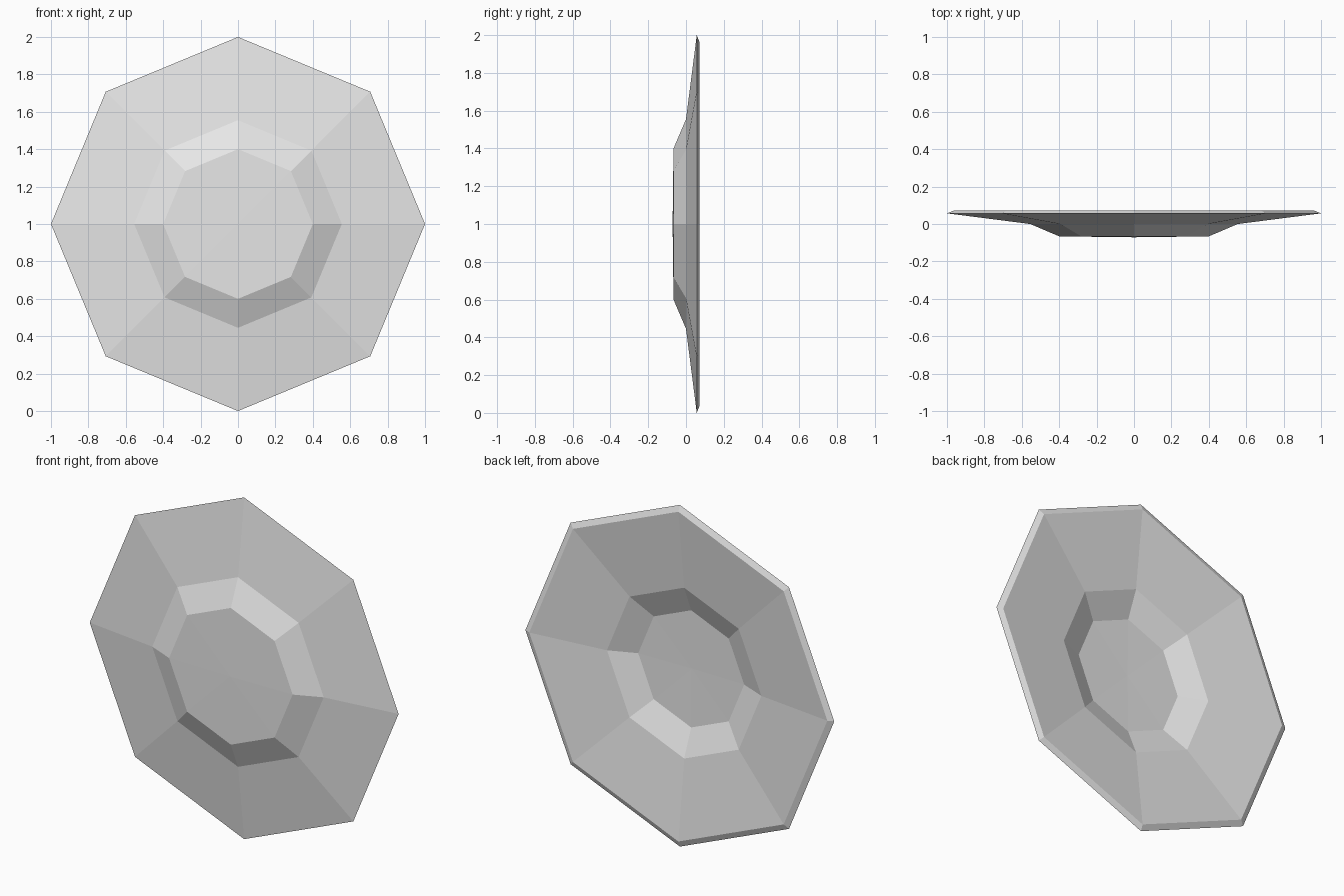
import bpy, bmesh
from math import sin, cos, pi

SIDES = 8
# Closed half-section as (radius, depth): front hub to rim, then back to the hub
PROFILE = [(0, -0.071), (0.4, -0.066), (0.555, 0.0), (1.0, 0.057),
           (0.965, 0.071), (0.5, 0.017), (0.343, -0.048), (0, -0.053)]

if "Cube" in bpy.data.objects:
    bpy.data.objects.remove(bpy.data.objects["Cube"])


def make_material(name, colour):
    mat = bpy.data.materials.new(name)
    mat.use_nodes = True
    mat.diffuse_color = colour
    mat.node_tree.nodes["Principled BSDF"].inputs["Base Color"].default_value = colour
    return mat


def lathe(name, profile, sides, mat):
    """Turn a profile about the depth axis into flat-sided faces."""
    bm = bmesh.new()
    rings = []
    for r, y in profile:
        count = sides if r else 1
        rings.append([bm.verts.new((r * sin(2 * pi * i / sides), y,
                                    1 + r * cos(2 * pi * i / sides)))
                      for i in range(count)])
    for a, b in zip(rings, rings[1:]):
        for i in range(sides):
            j = i + 1
            corners = [a[i % len(a)], a[j % len(a)], b[j % len(b)], b[i % len(b)]]
            bm.faces.new(list(dict.fromkeys(corners)))
    bmesh.ops.recalc_face_normals(bm, faces=bm.faces)
    mesh = bpy.data.meshes.new(name)
    bm.to_mesh(mesh)
    bm.free()
    mesh.materials.append(mat)
    obj = bpy.data.objects.new(name, mesh)
    bpy.context.collection.objects.link(obj)
    return obj


# Octagonal dish standing on its rim, hub pushed towards the front
lathe("octagonal_dish", PROFILE, SIDES, make_material("light grey", (0.8, 0.8, 0.8, 1)))
